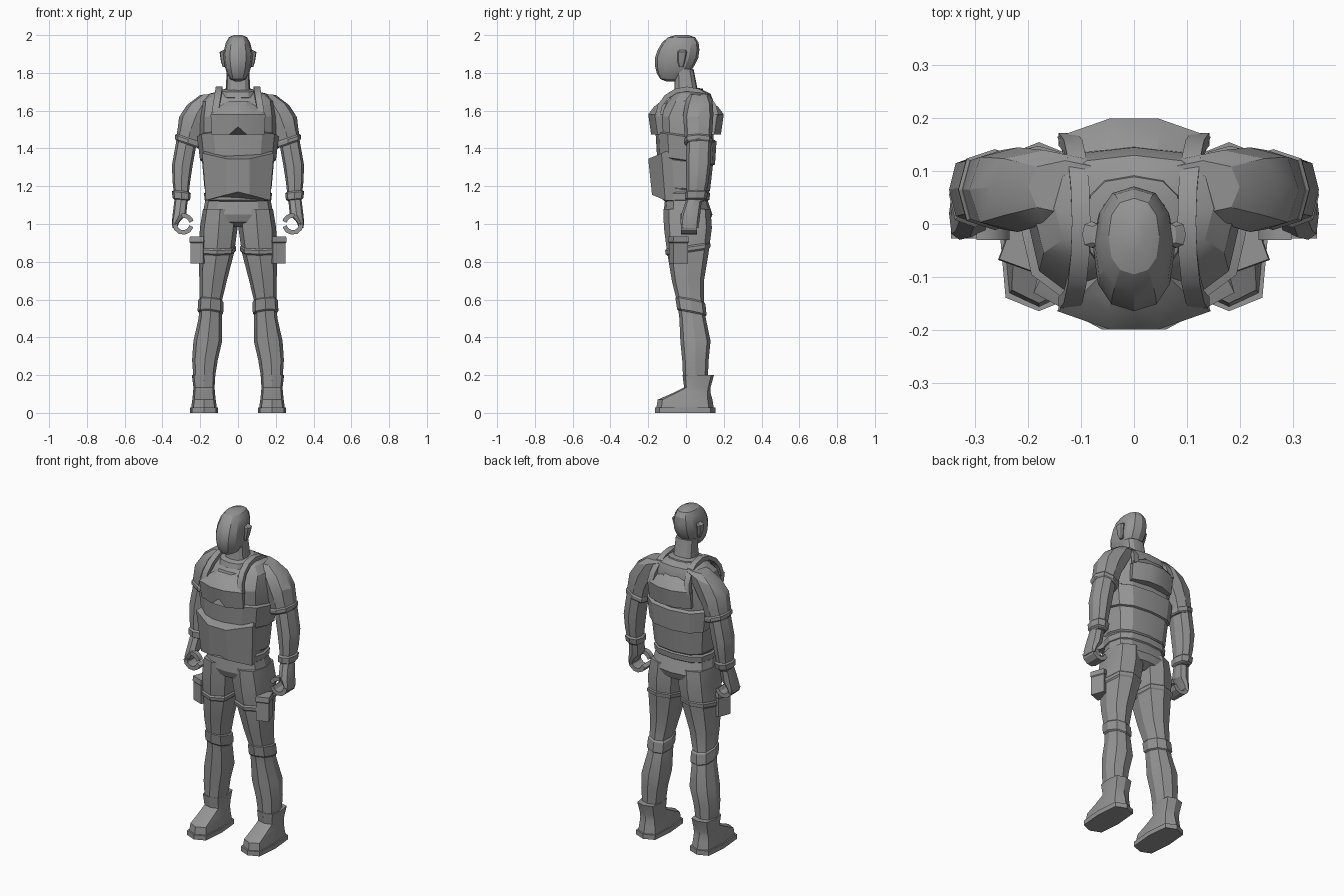
import bpy, bmesh
from math import cos, sin, pi, radians
from mathutils import Vector, Matrix

default_cube = bpy.data.objects.get("Cube")
if default_cube:
    bpy.data.objects.remove(default_cube, do_unlink=True)

grey = bpy.data.materials.new("plain_grey")
grey.use_nodes = True
grey.diffuse_color = (.3, .3, .3, 1)
shader = grey.node_tree.nodes["Principled BSDF"]
shader.inputs["Base Color"].default_value = grey.diffuse_color
parts = []


def skin(name, rings, mirror=False):
    """Bridge equal-length rings of points into a closed, capped solid."""
    bm = bmesh.new()
    loops = [[bm.verts.new(point) for point in ring] for ring in rings]
    for lower, upper in zip(loops, loops[1:]):
        for i in range(len(lower)):
            bm.faces.new((lower[i - 1], lower[i], upper[i], upper[i - 1]))
    bm.faces.new(loops[0])
    bm.faces.new(loops[-1])
    bmesh.ops.recalc_face_normals(bm, faces=bm.faces)
    mesh = bpy.data.meshes.new(name)
    bm.to_mesh(mesh)
    bm.free()
    mesh.materials.append(grey)
    part = bpy.data.objects.new(name, mesh)
    bpy.context.collection.objects.link(part)
    if mirror:
        part.modifiers.new("Mirror", 'MIRROR').use_mirror_merge = False
    parts.append(part)


def oval(z, x, y, rx, ry, tilt_x=0, tilt_y=0, square=.75):
    """Squarish ring about a centre; the trunk gets more sides than the limbs."""
    def bulge(value):
        return abs(value) ** square * (1 if value > 0 else -1)

    ring, sides = [], 8 if x else 12
    for k in range(sides):
        angle = 2 * pi * k / sides
        dx, dy = rx * bulge(cos(angle)), ry * bulge(sin(angle))
        ring.append((x + dx, y + dy, z + tilt_x * dx + tilt_y * dy))
    return ring


def loft(name, rows, square=.75):
    """Stack ovals given as height, centre and radii; off-centre parts are mirrored."""
    skin(name, [oval(*row, square=square) for row in rows], mirror=rows[0][1] > 0)
    return rows


def section(rows, z):
    """Centre and radii of a lofted part at any height."""
    for low, high in zip(rows, rows[1:]):
        if z <= high[0]:
            break
    t = min(max((z - low[0]) / (high[0] - low[0]), 0), 1)
    return [a + (b - a) * t for a, b in zip(low[1:5], high[1:5])]


def wrap(name, rows, bottom, top, grow, tilt_x=0, tilt_y=0, lip=.008):
    """Cuff, strap or panel that hugs a lofted part."""
    rings = []
    for z, extra in ((bottom, 0), (bottom + lip, grow), (top - lip, grow), (top, 0)):
        x, y, rx, ry = section(rows, z)
        rings.append((z, x, y, rx + extra, ry + extra, tilt_x, tilt_y))
    loft(name, rings)


def plate(name, rows, facing, flat, edge_drop, depth, notch=0, slant=0):
    """Faceted armour plate; rows are height, half width and reach."""
    rings = []
    for i, (z, w, reach) in enumerate(rows):
        edge_z = z + (slant if i else -slant)
        half = [(flat, reach, z), (w, reach - edge_drop, edge_z),
                (w * .85, reach - depth, edge_z)]
        ring = [(0, reach, z if i else z + notch)] + half
        ring += [(-x, y, h) for x, y, h in reversed(half)]
        rings.append([(x, facing * y, h) for x, y, h in ring])
    skin(name, rings)


def ribbon(name, path, across, width, thick):
    """Flat band swept along a path."""
    path, across, rings = [Vector(p) for p in path], Vector(across), []
    for i, point in enumerate(path):
        run = path[min(i + 1, len(path) - 1)] - path[max(i - 1, 0)]
        up = across.cross(run).normalized() * thick / 2
        side = across * width / 2
        rings.append([point + side + up, point - side + up,
                      point - side - up, point + side - up])
    skin(name, rings, mirror=True)


# Head: rounded skull whose jaw shortens and moves forward
skull = []
for k in range(9):
    angle = pi * (k + .3) / 8.6
    size, jaw = sin(angle) ** .6, max(cos(angle), 0)
    skull.append((1.878 - .124 * cos(angle), 0, -.05 - .03 * cos(angle),
                  .077 * size * (1 - .15 * jaw), .115 * size * (1 - .2 * jaw)))
loft("head", skull, square=.85)
loft("ears", [(1.83, .07, -.025, .01, .01), (1.86, .075, -.025, .015, .02),
              (1.91, .08, -.02, .018, .025), (1.92, .07, -.02, .01, .02)])
neck = loft("neck", [(1.66, 0, 0, .075, .08), (1.72, 0, 0, .064, .06),
                     (1.82, 0, -.01, .06, .05)])
wrap("collar", neck, 1.67, 1.715, .025, tilt_y=.1)

# Torso and the layered vest
torso = loft("torso", [(1.1, 0, 0, .165, .11), (1.3, 0, 0, .18, .135),
                       (1.45, 0, 0, .2, .145), (1.57, 0, 0, .2, .15),
                       (1.65, 0, .02, .19, .125), (1.69, 0, .03, .15, .1),
                       (1.71, 0, .02, .075, .07)])
wrap("belt", torso, 1.12, 1.17, .01)
wrap("vest_waist", torso, 1.18, 1.34, .006, tilt_y=-.1)
wrap("vest_ribs", torso, 1.33, 1.47, .016, tilt_y=-.15)
dome = [(1.475, .14, .185), (1.58, .145, .2), (1.62, .1, .17), (1.65, .06, .13)]
plate("chest_plate", dome, -1, flat=.045, edge_drop=.035, depth=.1, notch=.04)
plate("back_plate", dome, 1, flat=.045, edge_drop=.035, depth=.1)
plate("abdomen_plate", [(1.155, .17, .18), (1.345, .19, .2), (1.355, .175, .17)], -1,
      flat=.06, edge_drop=.07, depth=.18, notch=.015, slant=.03)
arch = [pi * k / 8 for k in range(9)]
ribbon("vest_straps", [(.125 - .025 * sin(a), .005 - .155 * cos(a), 1.57 + .145 * sin(a))
                       for a in arch], across=(1, 0, 0), width=.035, thick=.025)

# Sleeves, forearms and gloves
sleeves = loft("sleeves", [(1.44, .265, .065, .062, .07, .35), (1.5, .25, .065, .07, .075),
                           (1.58, .22, .065, .092, .08, -.15),
                           (1.66, .17, .07, .1, .07, -.3), (1.69, .13, .07, .07, .05, -.1)])
wrap("sleeve_cuffs", sleeves, 1.42, 1.455, .006, tilt_x=.35)
forearms = loft("forearms", [(1.12, .3, .05, .035, .045), (1.22, .3, .06, .046, .058),
                             (1.31, .295, .065, .055, .065), (1.45, .27, .07, .055, .065)])
wrap("glove_cuffs", forearms, 1.125, 1.175, .01, tilt_x=.1)
loft("palms", [(.98, .335, .02, .012, .045), (1.01, .33, .02, .02, .05),
               (1.05, .31, .025, .036, .05), (1.14, .3, .045, .035, .04)])


def curl(name, start, end, y, width):
    """Bent digits following an arc around the hollow of the hand."""
    angles = [radians(start + (end - start) * k / 5) for k in range(6)]
    ribbon(name, [(.29 + .045 * cos(a), y, 1 + .045 * sin(a)) for a in angles],
           across=(0, 1, 0), width=width, thick=.024)


curl("fingers", 0, -165, y=.015, width=.085)
curl("thumbs", 80, 165, y=-.015, width=.03)

# Trousers, straps and knee pads
loft("pelvis", [(.985, 0, .01, .05, .07), (1.01, 0, .01, .15, .115),
                (1.05, 0, .01, .188, .13), (1.14, 0, 0, .17, .11)])
legs = loft("legs", [(.17, .18, .05, .055, .065), (.28, .175, .05, .068, .07),
                     (.38, .16, .05, .076, .08), (.5, .147, .035, .062, .07),
                     (.58, .145, .025, .057, .07), (.7, .132, .01, .073, .085),
                     (.85, .113, .01, .093, .11), (.98, .102, .01, .1, .127),
                     (1.08, .095, .005, .09, .125)])
wrap("knee_pads", legs, .525, .6, .008, tilt_x=.1, tilt_y=-.2)
wrap("thigh_straps", legs, .85, .885, .007, tilt_y=.15)

# Thigh pouches with an overhanging flap, turned to follow the leg
turn = Matrix.Translation((.205, -.04, .79)) @ Matrix.Rotation(radians(20), 4, 'Z')
corners = ((1, 1), (-1, 1), (-1, -1), (1, -1))
skin("thigh_pouches", [[turn @ Vector((x * .036 * size, y * .04 * size, z))
                        for x, y in corners]
                       for z, size in ((0, 1), (.11, 1), (.115, 1.1), (.145, 1.05))],
     mirror=True)

# Boots on thick soles
loft("soles", [(0, .18, -.005, .075, .16), (.028, .18, -.005, .075, .16)], square=.5)
loft("boots", [(.025, .18, -.005, .068, .152), (.07, .18, -.005, .062, .145),
               (.105, .18, .03, .058, .1), (.135, .18, .06, .056, .07),
               (.2, .182, .065, .062, .083)], square=.55)

# Smooth shading with crisp creases
bpy.ops.object.select_all(action='DESELECT')
for part in parts:
    part.select_set(True)
bpy.context.view_layer.objects.active = parts[0]
bpy.ops.object.shade_smooth_by_angle(angle=radians(25))
